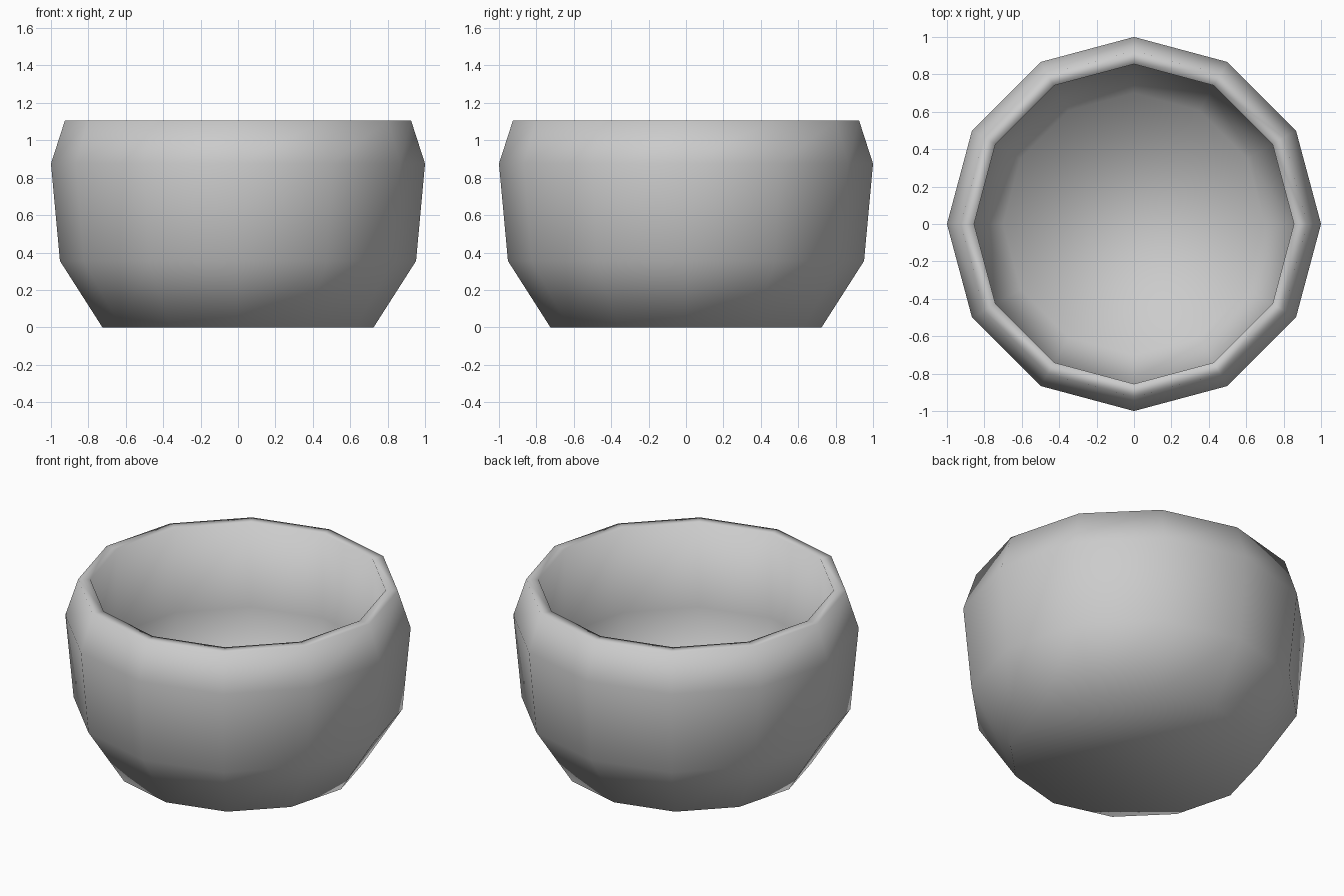
import bpy
import bmesh
from math import cos, sin, tau

SIDES = 12

# remove the default cube
cube = bpy.data.objects.get("Cube")
if cube:
    bpy.data.objects.remove(cube, do_unlink=True)

# plain grey material
grey = bpy.data.materials.new("plain_grey")
grey.use_nodes = True
colour = (0.6, 0.6, 0.6, 1)
grey.diffuse_color = colour
grey.node_tree.nodes["Principled BSDF"].inputs["Base Color"].default_value = colour

# rings of (radius, height): up the outside, over the flat rim, down the inside
outside = [(0.725, 0), (0.952, 0.355), (1.0, 0.875), (0.925, 1.107)]
inside = [(0.855, 1.107), (0.855, 0.57), (0.7, 0.08)]

bm = bmesh.new()
rings = [[bm.verts.new((r * cos(tau * i / SIDES), r * sin(tau * i / SIDES), z))
          for i in range(SIDES)] for r, z in outside + inside]
for low, high in zip(rings, rings[1:]):
    for i in range(SIDES):
        j = (i + 1) % SIDES
        bm.faces.new((low[i], low[j], high[j], high[i]))

# flat base and inner floor
bm.faces.new(rings[0][::-1])
bm.faces.new(rings[-1])
for face in bm.faces:
    face.smooth = True

mesh = bpy.data.meshes.new("bowl")
bm.to_mesh(mesh)
bm.free()
mesh.materials.append(grey)
bowl = bpy.data.objects.new("bowl", mesh)
bpy.context.collection.objects.link(bowl)
